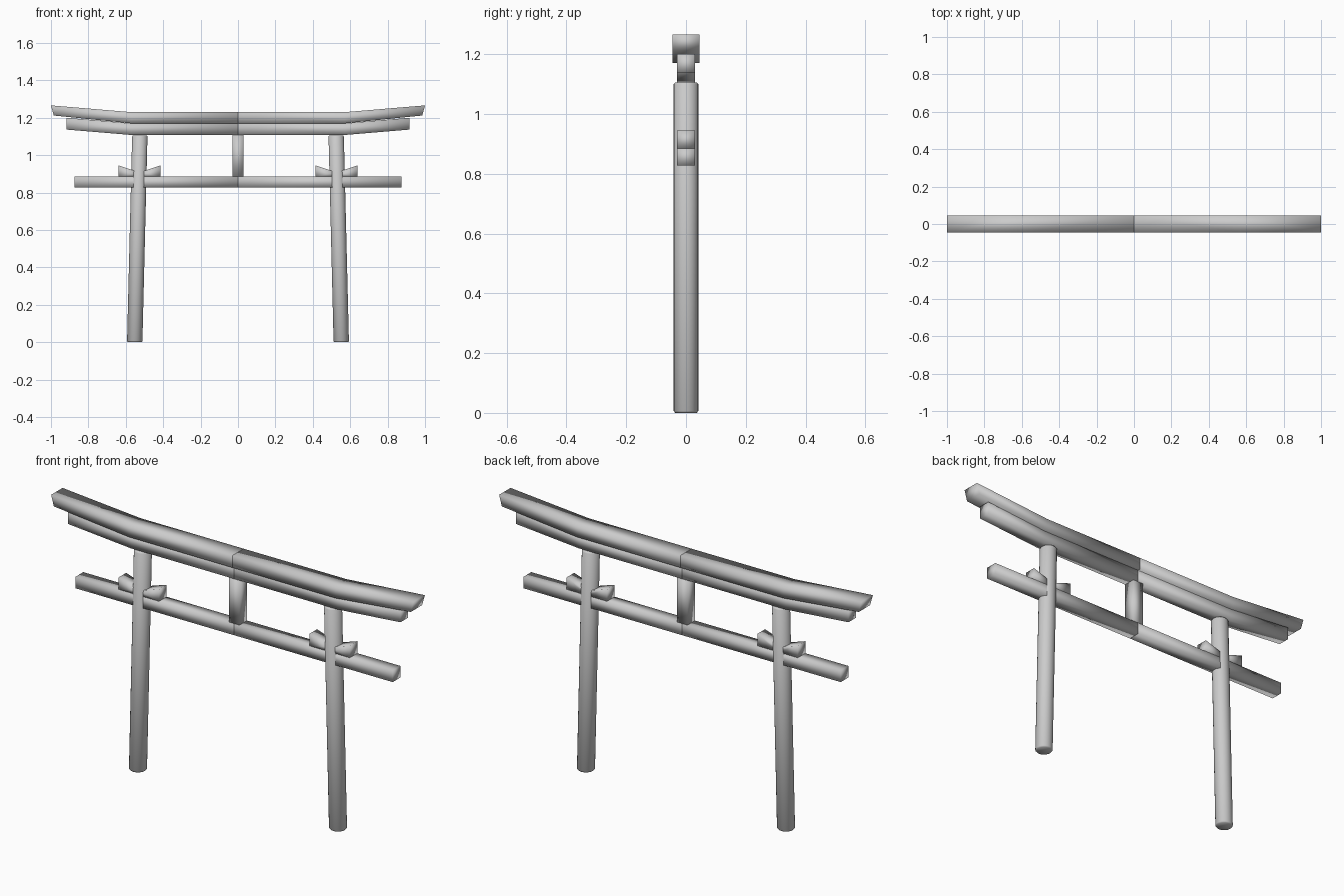
import bpy, bmesh
from math import cos, sin, tau

if "Cube" in bpy.data.objects:
    bpy.data.objects.remove(bpy.data.objects["Cube"], do_unlink=True)

grey = bpy.data.materials.new("stone_grey")
grey.use_nodes = True
colour = (0.6, 0.6, 0.6, 1)
grey.diffuse_color = colour
grey.node_tree.nodes["Principled BSDF"].inputs["Base Color"].default_value = colour


def loft(name, rings, side=1):
    """Skin a run of equal rings, cap both ends, shade smooth; side=-1 mirrors in x."""
    bm = bmesh.new()
    loops = [[bm.verts.new((x * side, y, z)) for x, y, z in ring] for ring in rings]
    for a, b in zip(loops, loops[1:]):
        for i in range(len(a)):
            j = (i + 1) % len(a)
            bm.faces.new((a[i], a[j], b[j], b[i]))
    bm.faces.new(loops[0])
    bm.faces.new(loops[-1])
    bmesh.ops.recalc_face_normals(bm, faces=bm.faces)
    for f in bm.faces:
        f.smooth = True
    mesh = bpy.data.meshes.new(name)
    bm.to_mesh(mesh)
    bm.free()
    mesh.materials.append(grey)
    obj = bpy.data.objects.new(name, mesh)
    bpy.context.collection.objects.link(obj)
    return obj


def section(x_low, x_top, low, top, d):
    """Rectangular beam section, which may lean in x."""
    return [(x_low, -d, low), (x_low, d, low), (x_top, d, top), (x_top, -d, top)]


def disc(x, z, r, sides=24):
    return [(x + r * cos(tau * i / sides), r * sin(tau * i / sides), z) for i in range(sides)]


for side, label in ((1, "left"), (-1, "right")):
    # Upturned lintels, one half each side of the centre seam
    loft(label + "_top_lintel", [section(0, 0, 1.17, 1.23, 0.045),
                                 section(0.57, 0.57, 1.17, 1.23, 0.045),
                                 section(0.985, 1.0, 1.212, 1.266, 0.045)], side)
    loft(label + "_lower_lintel", [section(0, 0, 1.108, 1.17, 0.03),
                                   section(0.57, 0.57, 1.108, 1.17, 0.03),
                                   section(0.918, 0.918, 1.137, 1.2, 0.03)], side)
    # Straight tie beam
    loft(label + "_tie_beam", [section(0, 0, 0.827, 0.885, 0.03),
                               section(0.875, 0.875, 0.827, 0.885, 0.03)], side)
    # Leaning round pillar with softened ends
    loft(label + "_pillar", [disc(0.552, 0, 0.036), disc(0.552, 0.006, 0.041),
                             disc(0.525, 1.1, 0.041), disc(0.525, 1.106, 0.036)], side)
    # Wedges driven in on both faces of the pillar
    for end, place in ((0.638, "outer"), (0.415, "inner")):
        loft(f"{label}_{place}_wedge", [section(0.527, 0.527, 0.885, 0.908, 0.03),
                                        section(end, end, 0.885, 0.945, 0.03)], side)

# Short centre strut
loft("centre_strut", [[(x, y, z) for x, y in ((-0.029, -0.03), (0.029, -0.03), (0.029, 0.03), (-0.029, 0.03))]
                      for z in (0.885, 1.108)])
